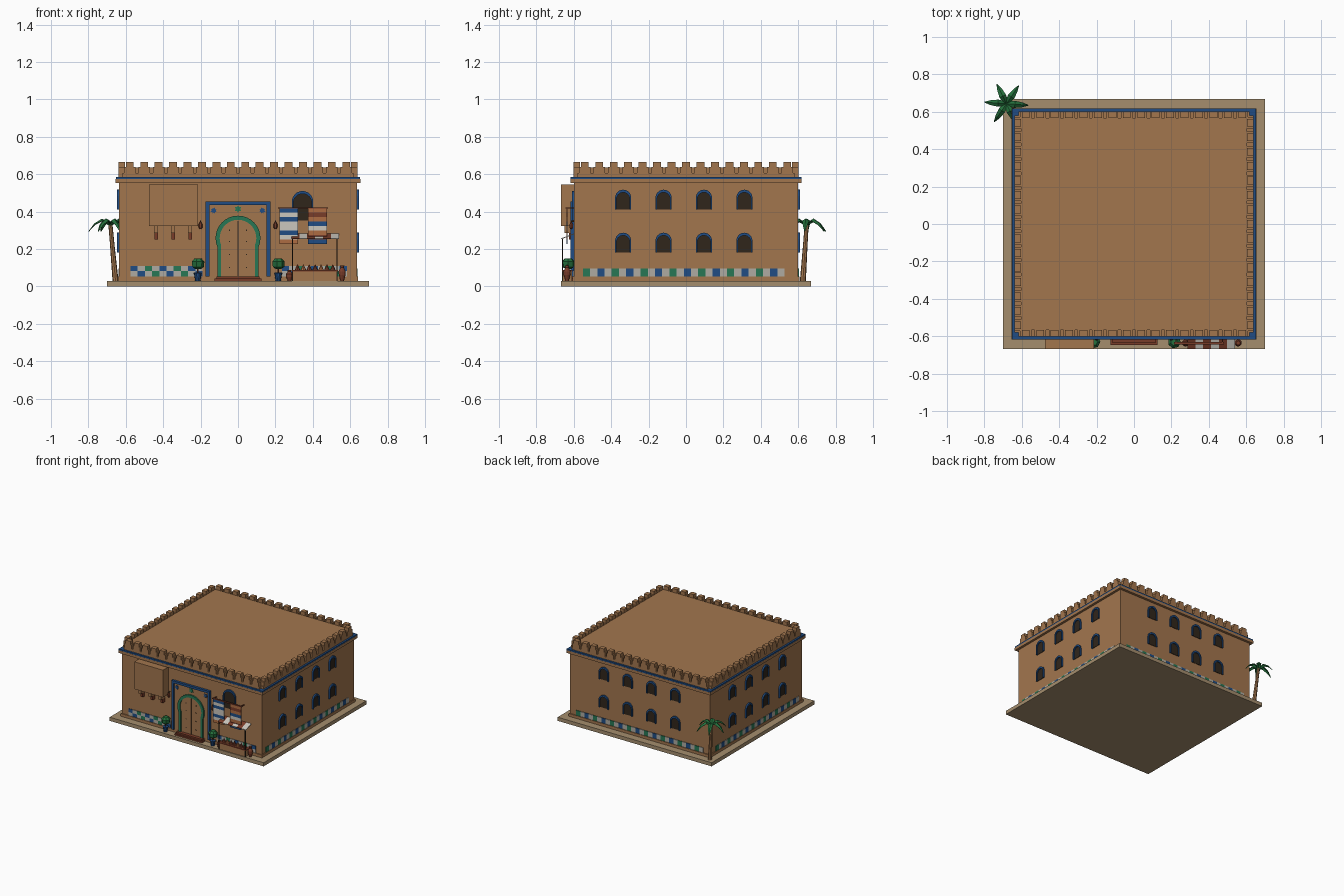
import bpy, bmesh, math
from mathutils import Matrix, Vector

if "Cube" in bpy.data.objects:
    bpy.data.objects.remove(bpy.data.objects["Cube"])

COLOURS = {
    "mud_brick": (0.365, 0.182, 0.076), "pale_stone": (0.375, 0.27, 0.155),
    "blue_tile": (0.014, 0.073, 0.23), "green_tile": (0.02, 0.185, 0.09),
    "grey_tile": (0.43, 0.41, 0.36), "white_cloth": (0.60, 0.57, 0.51),
    "dark_opening": (0.03, 0.019, 0.011), "terracotta": (0.19, 0.045, 0.022),
    "orange_cloth": (0.42, 0.15, 0.055), "leaf_green": (0.018, 0.16, 0.045)}
MATS = {}
for name, c in COLOURS.items():
    m = bpy.data.materials.new(name)
    m.use_nodes = True
    m.diffuse_color = (*c, 1)
    m.node_tree.nodes["Principled BSDF"].inputs["Base Color"].default_value = (*c, 1)
    MATS[name] = m


class Part:
    """Collects solids in one mesh; rot turns a front-facing shape to another wall."""
    def __init__(self, name):
        self.name, self.bm, self.mats = name, bmesh.new(), []

    def slot(self, mat):
        if mat not in self.mats:
            self.mats.append(mat)
        return self.mats.index(mat)

    def prism(self, pts, d0, d1, mat, rot=0):
        R = Matrix.Rotation(math.radians(rot), 3, 'Z')
        rings = [[self.bm.verts.new(R @ Vector((u, -d, v))) for u, v in pts] for d in (d0, d1)]
        n = len(pts)
        faces = [rings[0], rings[1][::-1]]
        faces += [[rings[0][i], rings[0][(i + 1) % n], rings[1][(i + 1) % n], rings[1][i]] for i in range(n)]
        for f in faces:
            self.bm.faces.new(f).material_index = self.slot(mat)
        return self

    def box(self, u0, u1, d0, d1, v0, v1, mat, rot=0):
        return self.prism([(u0, v0), (u1, v0), (u1, v1), (u0, v1)], d0, d1, mat, rot)

    def band(self, outer, inner, d0, d1, mat, rot=0):
        """Arched frame between two outlines, open at the foot, built from short blocks."""
        o, i = outer[1:] + outer[:1], inner[1:] + inner[:1]
        for k in range(len(o) - 1):
            self.prism([o[k], o[k + 1], i[k + 1], i[k]], d0, d1, mat, rot)
        return self

    def lathe(self, x, y, profile, mat, n=10):
        rings = [[self.bm.verts.new((x + r * math.cos(math.tau * i / n), y + r * math.sin(math.tau * i / n), z))
                  for i in range(n)] for r, z in profile]
        faces = [rings[0], rings[-1]]
        for a, b in zip(rings, rings[1:]):
            faces += [[a[i], a[(i + 1) % n], b[(i + 1) % n], b[i]] for i in range(n)]
        for f in faces:
            self.bm.faces.new(f).material_index = self.slot(mat)
        return self

    def done(self):
        bmesh.ops.remove_doubles(self.bm, verts=self.bm.verts, dist=1e-6)
        bmesh.ops.recalc_face_normals(self.bm, faces=self.bm.faces)
        mesh = bpy.data.meshes.new(self.name)
        self.bm.to_mesh(mesh)
        self.bm.free()
        for m in self.mats:
            mesh.materials.append(MATS[m])
        ob = bpy.data.objects.new(self.name, mesh)
        bpy.context.collection.objects.link(ob)
        return ob


def arch(x, z0, zc, r, a, n=12):
    """Arch outline; a jamb half-width below r gives a horseshoe."""
    s = -math.acos(a / r)
    arc = [s + (math.pi - 2 * s) * i / n for i in range(n + 1)]
    return [(x - a, z0), (x + a, z0)] + [(x + r * math.cos(t), zc + r * math.sin(t)) for t in arc]


def star(x, z, r, n=8):
    return [(x + r * (1 if i % 2 else 0.6) * math.cos(math.pi * i / n),
             z + r * (1 if i % 2 else 0.6) * math.sin(math.pi * i / n)) for i in range(2 * n)]


HX, HY = 0.635, 0.598      # half-width and half-depth of the building
WALLS = [(0, HX, HY), (90, HY, HX), (180, HX, HY), (270, HY, HX)]   # turn, half-length, distance

# Ground slab, walls, plinth, cornice and raised flat roof
Part("ground_slab").box(-0.70, 0.70, -0.667, 0.667, 0, 0.03, "pale_stone").done()
Part("walls").box(-HX, HX, -HY, HY, 0.03, 0.575, "mud_brick").done()
Part("plinth").box(-0.642, 0.642, -0.606, 0.606, 0.03, 0.053, "mud_brick").done()
Part("cornice").box(-0.654, 0.654, -0.618, 0.618, 0.552, 0.574, "mud_brick").done()
Part("cornice_band").box(-0.653, 0.653, -0.617, 0.617, 0.574, 0.585, "blue_tile").done()
Part("roof").box(-0.605, 0.605, -0.568, 0.568, 0.58, 0.635, "mud_brick").done()

# Stepped battlements on all four sides, notched at the corners
p = Part("battlements")
for rot, half, dist in WALLS:
    out, run = dist + 0.004, half - 0.018
    p.box(-run, run, out - 0.04, out, 0.585, 0.605, "mud_brick", rot)
    n = 16 if rot % 180 == 0 else 15
    step = 2 * run / n
    for i in range(n):
        c = -run + (i + 0.5) * step
        for w, z0, z1 in ((0.031, 0.60, 0.638), (0.021, 0.638, 0.665)):
            p.box(c - w, c + w, out - 0.036, out, z0, z1, "mud_brick", rot)
p.done()

# Two rows of framed arched windows and a tile dado on the sides and back
TILES = ("green_tile", "grey_tile", "blue_tile", "grey_tile")
windows, frames, dado = Part("window_panes"), Part("window_frames"), Part("tile_dado")


def window(u, z0, zc, r, dist, rot):
    inner = arch(u, z0, zc - 0.007, r - 0.008, r - 0.0081)
    frames.band(arch(u, z0, zc, r, r - 0.0001), inner, dist - 0.01, dist + 0.012, "blue_tile", rot)
    windows.prism(inner, dist - 0.005, dist + 0.003, "dark_opening", rot)


for rot, half, dist in WALLS[1:]:
    shift = {90: -0.012, 180: 0, 270: 0.012}[rot]
    for i in range(4):
        for z in (0.18, 0.41):
            window((i - 1.5) * 0.216 + shift, z, z + 0.064, 0.043, dist, rot)
    count = 28 if rot != 180 else 30
    for i in range(count):
        u = (i - count / 2) * 0.0385 + shift
        dado.box(u, u + 0.0385, dist - 0.005, dist + 0.005, 0.054, 0.095, TILES[i % 4], rot)
for x0, count in ((-0.575, 10), (0.235, 9)):
    for i in range(count):
        for row in range(2):
            z = 0.054 + 0.028 * row
            dado.box(x0 + i * 0.0385, x0 + (i + 1) * 0.0385, HY - 0.005, HY + 0.005,
                     z, z + 0.028, TILES[(i + row + 1) % 4])
window(0.345, 0.352, 0.453, 0.057, HY, 0)
for part in (windows, frames, dado):
    part.done()

# Doorway: framed panel, horseshoe arch, studded double door, steps
p = Part("door_surround").box(-0.155, 0.155, HY - 0.01, 0.605, 0.053, 0.436, "mud_brick")
for s in (-1, 1):
    p.box(s * 0.174, s * 0.153, HY - 0.01, 0.617, 0.053, 0.455, "blue_tile")
    p.prism(star(s * 0.13, 0.405, 0.018), 0.60, 0.610, "blue_tile")
p.box(-0.153, 0.153, HY - 0.01, 0.617, 0.436, 0.455, "blue_tile")
p.prism(star(0, 0.413, 0.02, 6), 0.60, 0.610, "green_tile").done()
door_inner = arch(0, 0.053, 0.258, 0.098, 0.09, 20)
Part("door_arch").band(arch(0, 0.053, 0.258, 0.12, 0.11, 20), door_inner, 0.60, 0.616, "green_tile").done()
p = Part("door").prism(door_inner, 0.60, 0.608, "mud_brick")
p.box(-0.0015, 0.0015, 0.606, 0.610, 0.055, 0.35, "dark_opening")
for s in (-1, 1):
    for z in (0.10, 0.17, 0.24, 0.30):
        p.box(s * 0.045 - 0.003, s * 0.045 + 0.003, 0.606, 0.611, z - 0.003, z + 0.003, "dark_opening")
p.done()
Part("door_steps").box(-0.125, 0.125, 0.59, 0.648, 0.03, 0.041, "terracotta") \
    .box(-0.115, 0.115, 0.59, 0.636, 0.041, 0.053, "terracotta").done()

# Projecting bay on brackets
p = Part("projecting_bay").box(-0.475, -0.215, HY - 0.01, 0.668, 0.322, 0.546, "mud_brick")
for x in (-0.438, -0.347, -0.256):
    p.box(x - 0.011, x + 0.011, HY - 0.01, 0.65, 0.285, 0.322, "mud_brick")
    p.box(x - 0.009, x + 0.009, HY - 0.01, 0.625, 0.25, 0.285, "terracotta")
p.done()

# Wall lanterns beside the door
for side, s in (("left", 1), ("right", -1)):
    p = Part("lantern_" + side).box(s * 0.2 - 0.003, s * 0.2 + 0.003, HY, 0.616, 0.345, 0.351, "dark_opening")
    p.lathe(s * 0.2, -0.614, [(0.006, 0.308), (0.011, 0.316), (0.011, 0.33), (0.003, 0.346)], "terracotta", 6).done()

# Hanging rugs on a rod
RUGS = {"striped_rug": (0.222, "blue_tile white_cloth blue_tile white_cloth white_cloth blue_tile white_cloth orange_cloth"),
        "warm_rug": (0.375, "orange_cloth terracotta orange_cloth blue_tile white_cloth orange_cloth terracotta blue_tile")}
for name, (x, bands) in RUGS.items():
    p = Part(name)
    for i, mat in enumerate(bands.split()):
        z = 0.418 - 0.024 * i
        p.box(x, x + 0.1, 0.634, 0.64, z - 0.024, z, mat)
    p.done()
p = Part("rug_rod").box(0.215, 0.482, 0.630, 0.643, 0.416, 0.423, "terracotta")
for x in (0.222, 0.47):
    p.box(x, x + 0.006, HY, 0.634, 0.416, 0.422, "terracotta")
p.done()

# Market stall: counter, posts, sloping awning, spice cones
p = Part("stall_counter").box(0.295, 0.53, 0.61, 0.66, 0.03, 0.085, "mud_brick")
p.box(0.29, 0.535, 0.607, 0.664, 0.08, 0.087, "terracotta").done()
p = Part("stall_posts")
for x in (0.291, 0.529):
    p.box(x - 0.003, x + 0.003, 0.658, 0.664, 0.03, 0.255, "dark_opening")
p.done()
p = Part("stall_awning")
for i in range(6):
    x = 0.285 + i * 0.0425
    p.box(x, x + 0.0425, 0.60, 0.667, 0, 0.005, ("terracotta", "white_cloth")[i % 2])
for v in p.bm.verts:
    v.co.z += 0.278 if v.co.y > -0.63 else 0.252
p.done()
p = Part("spice_cones")
for i in range(7):
    p.lathe(0.318 + i * 0.0315, -0.636, [(0.015, 0.087), (0.001, 0.118)], ("terracotta", "orange_cloth", "terracotta")[i % 3], 8)
p.done()

# Jars and potted shrubs
JAR = [(0.009, 0), (0.018, 0.03), (0.019, 0.05), (0.009, 0.07), (0.012, 0.082)]
for name, x, k in (("tall_jar", 0.557, 1.0), ("short_jar", 0.275, 0.7)):
    Part(name).lathe(x, -0.636, [(r, 0.03 + z * k) for r, z in JAR], "terracotta", 12).done()
POT = [(0.014, 0.03), (0.02, 0.068), (0.023, 0.072), (0.018, 0.074)]
SHRUB = [(0.014, 0.092), (0.032, 0.104), (0.035, 0.133), (0.02, 0.149)]
for side, s in (("left", 1), ("right", -1)):
    Part("pot_" + side).lathe(s * 0.215, -0.634, POT, "blue_tile").lathe(
        s * 0.215, -0.634, [(0.005, 0.07), (0.005, 0.1)], "terracotta", 6).done()
    Part("shrub_" + side).lathe(s * 0.215, -0.630, SHRUB, "leaf_green", 7).done()

# Palm tree: leaning tapered trunk with drooping fronds
p = Part("palm_trunk").lathe(0, 0, [(0.016, 0.03), (0.014, 0.13), (0.012, 0.23), (0.011, 0.335)], "mud_brick", 8)
for v in p.bm.verts:
    t = (v.co.z - 0.03) / 0.3
    v.co.x += -0.655 - 0.027 * t
    v.co.y += 0.625 + 0.02 * t
p.done()
p = Part("palm_fronds")
SECTION = [(0.0, 0.012, 0.335), (0.045, 0.019, 0.362), (0.085, 0.013, 0.338), (0.118, 0.002, 0.295)]
for k in range(6):
    a = math.radians(-4 + k * 60)
    M = Matrix.Translation((-0.682, 0.643, 0)) @ Matrix.Rotation(a, 4, 'Z')
    rows = [[p.bm.verts.new(M @ Vector((r, s * w, z - abs(s) * 0.6 * w))) for s in (-1, 0, 1)] for r, w, z in SECTION]
    for a0, b0 in zip(rows, rows[1:]):
        for j in range(2):
            p.bm.faces.new((a0[j], b0[j], b0[j + 1], a0[j + 1])).material_index = p.slot("leaf_green")
ob = p.done()
mod = ob.modifiers.new("thickness", 'SOLIDIFY')
mod.thickness = 0.003
